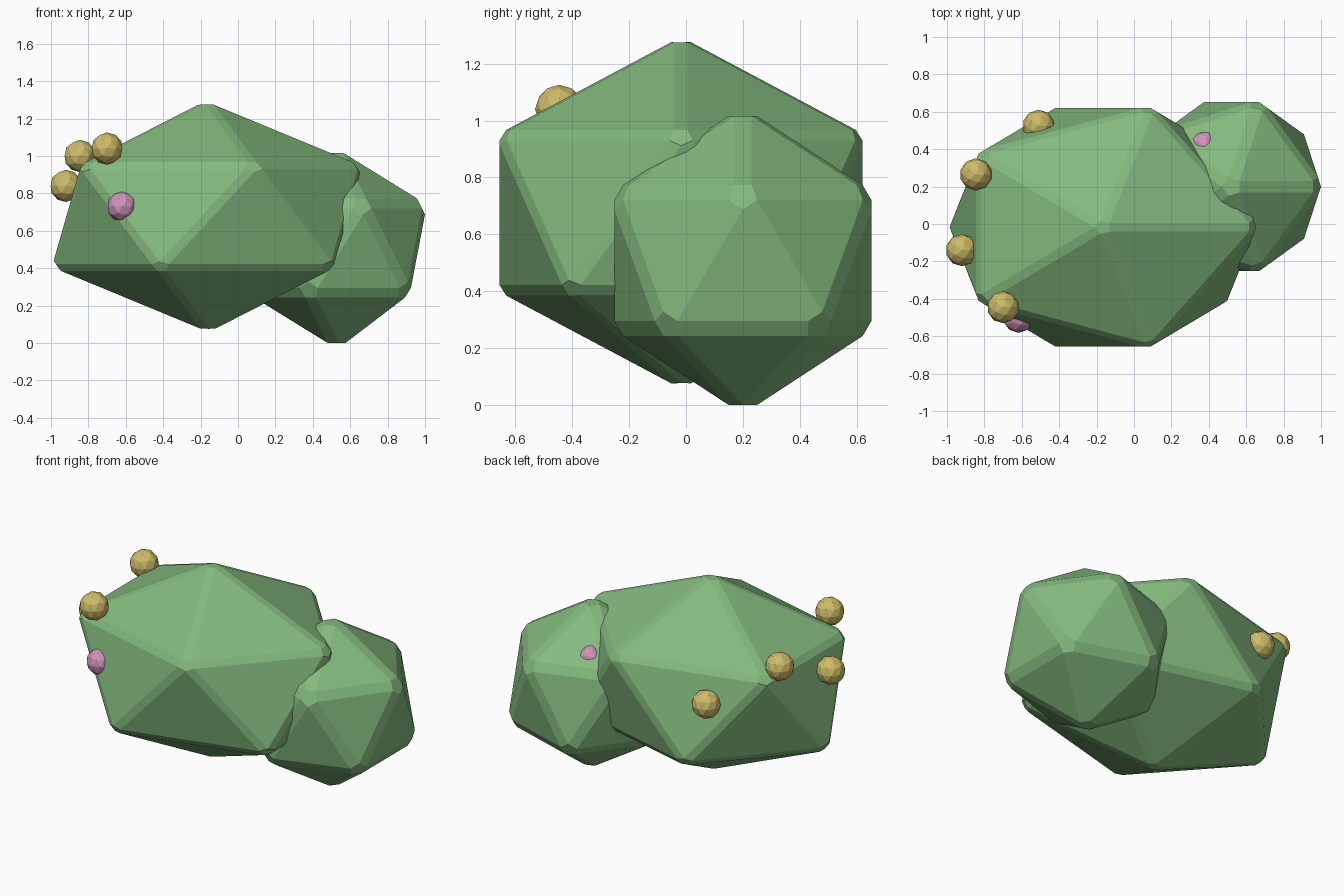
import bpy

cube = bpy.data.objects.get("Cube")
if cube:
    bpy.data.objects.remove(cube, do_unlink=True)


def make_material(name, rgb):
    mat = bpy.data.materials.new(name)
    mat.use_nodes = True
    colour = (*rgb, 1.0)
    mat.diffuse_color = colour
    for node in mat.node_tree.nodes:
        if node.type == 'BSDF_PRINCIPLED':
            node.inputs["Base Color"].default_value = colour
    return mat


def add_ball(name, centre, scale, mat, subdivisions, bevel=0.0):
    """Faceted icosphere, with chamfered edges if a bevel width is given."""
    bpy.ops.mesh.primitive_ico_sphere_add(
        subdivisions=subdivisions, radius=1, location=centre)
    obj = bpy.context.object
    obj.name = name
    obj.scale = scale
    bpy.ops.object.transform_apply(location=False, rotation=False, scale=True)
    obj.data.materials.append(mat)
    bpy.ops.object.shade_flat()
    if bevel:
        mod = obj.modifiers.new("Chamfer", 'BEVEL')
        mod.width = bevel
        mod.segments = 1
        mod.limit_method = 'NONE'
    return obj


leaf_green = make_material("leaf green", (0.23, 0.49, 0.21))
yellow = make_material("berry yellow", (0.62, 0.50, 0.14))
pink = make_material("berry pink", (0.62, 0.29, 0.49))

# Bush: a wide clump with a smaller round clump tucked into its side
add_ball("large_clump", (-0.166, -0.0175, 0.676), (0.93, 0.76, 0.622),
         leaf_green, 1, bevel=0.025)
add_ball("small_clump", (0.522, 0.2, 0.508), (0.548, 0.545, 0.548),
         leaf_green, 1, bevel=0.033)

# Yellow berries resting on the large clump
yellow_spots = [(-0.70, -0.445, 1.04), (-0.845, 0.265, 1.0),
                (-0.92, -0.14, 0.84), (-0.51, 0.525, 0.77)]
for i, spot in enumerate(yellow_spots, 1):
    add_ball(f"yellow_berry_{i}", spot, (0.086,) * 3, yellow, 2)

# Pink berries sunk into the leaves
pink_spots = [(-0.618, -0.5, 0.73), (0.377, 0.417, 0.784)]
for i, spot in enumerate(pink_spots, 1):
    add_ball(f"pink_berry_{i}", spot, (0.082,) * 3, pink, 2)
